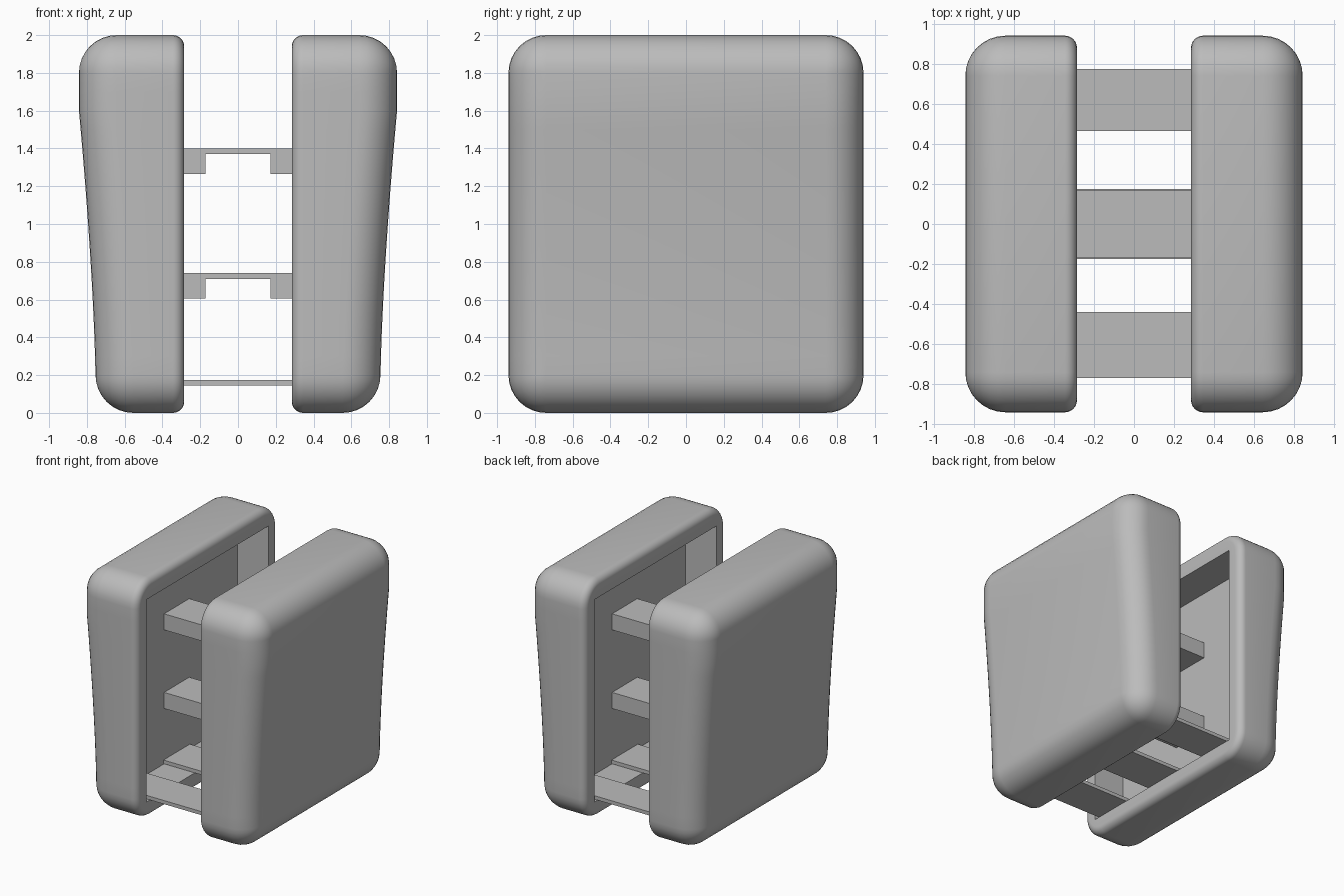
import bpy, bmesh
from math import radians, sin, cos, pi

cube = bpy.data.objects.get("Cube")
if cube:
    bpy.data.objects.remove(cube, do_unlink=True)

grey = bpy.data.materials.new("plain grey")
grey.use_nodes = True
grey.diffuse_color = (0.5, 0.5, 0.5, 1)
grey.node_tree.nodes["Principled BSDF"].inputs["Base Color"].default_value = (0.5, 0.5, 0.5, 1)

HALF_Y, R, LIP, SEG = 0.94, 0.2, 0.06, 8
INNER, OUTER, WALL = 0.285, 0.842, 0.57


def make_object(name, bm, smooth=False):
    bmesh.ops.remove_doubles(bm, verts=bm.verts, dist=0.0005)
    bmesh.ops.recalc_face_normals(bm, faces=bm.faces)
    mesh = bpy.data.meshes.new(name)
    bm.to_mesh(mesh)
    bm.free()
    mesh.materials.append(grey)
    obj = bpy.data.objects.new(name, mesh)
    bpy.context.collection.objects.link(obj)
    if smooth:
        bpy.ops.object.select_all(action='DESELECT')
        bpy.context.view_layer.objects.active = obj
        obj.select_set(True)
        bpy.ops.object.shade_smooth_by_angle(angle=radians(35))
    return obj


def rounded_loop(half_y, bottom, top, r):
    """Rounded rectangle in y and z, symmetric about y = 0."""
    arc = [pi / 2 * i / SEG for i in range(SEG + 1)]
    side = [(half_y - r + r * cos(a), top - r + r * sin(a)) for a in reversed(arc)]
    side += [(half_y, 1.7 - 0.1 * i) for i in range(15)]
    side += [(half_y - r + r * cos(a), bottom + r - r * sin(a)) for a in arc]
    return side + [(-y, z) for y, z in reversed(side)]


def taper(x, z):
    """Draw the outer side in below the shoulder."""
    u = min(max((1.6 - z) / 1.45, 0), 1)
    reach = min(max((x - INNER - LIP) / 0.29, 0), 1)
    return x - 0.088 * (1 - (1 - u) ** 1.5) * reach


def side_shell(name, sign):
    bm = bmesh.new()
    cavity = rounded_loop(0.81, 0.14, 1.84, 0)
    rings = [[(x, y, z) for y, z in cavity] for x in (WALL, INNER)]
    # small rounding at the rim, large rounding on the outer side
    stations = []
    for i in range(SEG + 1):
        a = pi / 2 * i / SEG
        stations.append((INNER + LIP - LIP * cos(a), LIP - LIP * sin(a)))
    for i in range(SEG + 1):
        a = pi / 2 * i / SEG
        stations.append((OUTER - R + R * sin(a), R - R * cos(a)))
    for x, inset in stations:
        loop = rounded_loop(HALF_Y - inset, inset, 2 - inset, R - inset)
        rings.append([(taper(x, z), y, z) for y, z in loop])
    rows = [[bm.verts.new((sign * x, y, z)) for x, y, z in ring] for ring in rings]
    n = len(rows[0])
    for a, b in zip(rows, rows[1:]):
        for i in range(n):
            j = (i + 1) % n
            bm.faces.new((a[i], a[j], b[j], b[i]))
    # cavity wall and outer face, in horizontal strips
    for row in (rows[0], rows[-1]):
        for i in range(n // 2 - 1):
            bm.faces.new((row[i], row[i + 1], row[n - 2 - i], row[n - 1 - i]))
    return make_object(name, bm, True)


def slat(name, y0, y1, outline):
    """Extrude an outline in x and z from y0 to y1."""
    bm = bmesh.new()
    face = bm.faces.new([bm.verts.new((x, y0, z)) for x, z in outline])
    extruded = bmesh.ops.extrude_face_region(bm, geom=[face])["geom"]
    verts = [v for v in extruded if isinstance(v, bmesh.types.BMVert)]
    bmesh.ops.translate(bm, verts=verts, vec=(0, y1 - y0, 0))
    return make_object(name, bm)


side_shell("left_shell", 1)
side_shell("right_shell", -1)

# Two notched shelves between the shells
W, N = WALL + 0.005, 0.172
for name, top in (("upper_shelf", 1.4), ("middle_shelf", 0.74)):
    low, notch = top - 0.135, top - 0.03
    slat(name, -0.167, 0.167, [(-W, top), (-W, low), (-N, low), (-N, notch),
                               (N, notch), (N, low), (W, low), (W, top)])

# Three flat slats at the bottom
for name, y0, y1 in (("front_slat", -0.77, -0.44), ("centre_slat", -0.175, 0.175),
                     ("back_slat", 0.465, 0.775)):
    slat(name, y0, y1, [(-W, 0.145), (W, 0.145), (W, 0.175), (-W, 0.175)])
